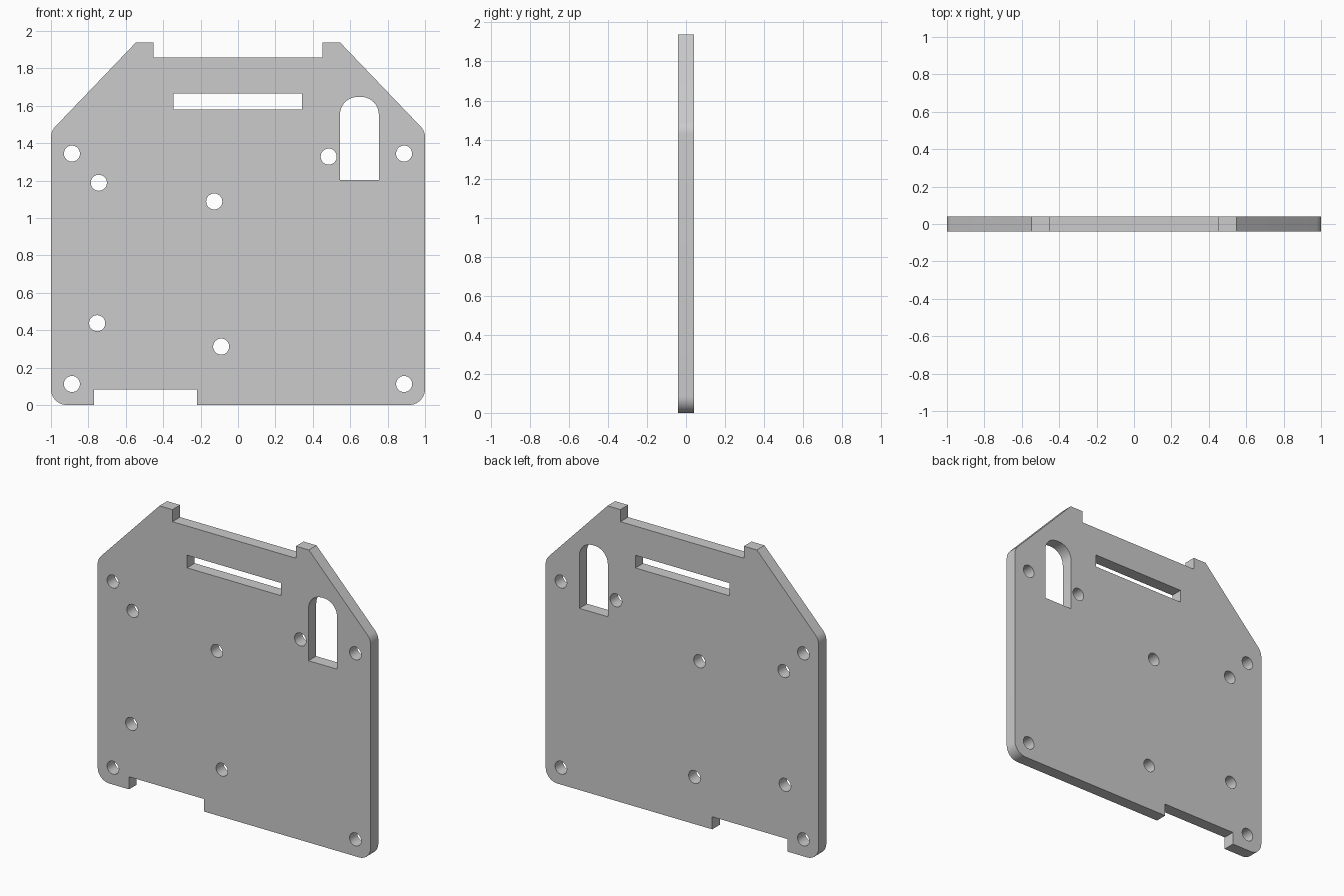
import bpy
import bmesh
from math import cos, sin, pi, radians

THICKNESS = 0.08
HOLE_R = 0.043
CORNER_R = 0.085

cube = bpy.data.objects.get("Cube")
if cube:
    bpy.data.objects.remove(cube, do_unlink=True)


def arc(cx, cz, r, start, end, steps=10):
    """Points on an arc, angles in degrees."""
    angles = [radians(start + (end - start) * i / steps) for i in range(steps + 1)]
    return [(cx + r * cos(a), cz + r * sin(a)) for a in angles]


def circle(cx, cz, r, sides=32):
    return arc(cx, cz, r, 0, 360, sides)[:-1]


def rect(x0, x1, z0, z1):
    return [(x0, z0), (x1, z0), (x1, z1), (x0, z1)]


def plate(name, loops, thickness):
    """Extrude closed loops into an upright plate; inner loops become openings."""
    curve = bpy.data.curves.new(name + "_profile", "CURVE")
    curve.dimensions = "2D"
    curve.fill_mode = "BOTH"
    curve.extrude = thickness / 2
    for loop in loops:
        spline = curve.splines.new("POLY")
        spline.points.add(len(loop) - 1)
        for point, (x, z) in zip(spline.points, loop):
            point.co = (x, z, 0, 1)
        spline.use_cyclic_u = True

    helper = bpy.data.objects.new(name + "_profile", curve)
    bpy.context.scene.collection.objects.link(helper)
    depsgraph = bpy.context.evaluated_depsgraph_get()
    mesh = bpy.data.meshes.new_from_object(helper.evaluated_get(depsgraph))
    bpy.data.objects.remove(helper, do_unlink=True)
    bpy.data.curves.remove(curve)

    # Weld caps to walls and stand the plate up
    bm = bmesh.new()
    bm.from_mesh(mesh)
    bmesh.ops.remove_doubles(bm, verts=bm.verts, dist=0.0001)
    for v in bm.verts:
        x, y, z = v.co
        v.co = (x, -z, y)
    bmesh.ops.recalc_face_normals(bm, faces=bm.faces)
    bm.to_mesh(mesh)
    bm.free()

    mesh.name = name
    obj = bpy.data.objects.new(name, mesh)
    bpy.context.scene.collection.objects.link(obj)
    return obj


# Outline: right half from bottom to top, mirrored, then the off-centre notch
right = arc(1 - CORNER_R, CORNER_R, CORNER_R, -90, 0)
right += arc(1 - CORNER_R, 1.43, CORNER_R, 0, 43, 6)
right += [(0.547, 1.937), (0.452, 1.937), (0.452, 1.857)]
left = [(-x, z) for x, z in reversed(right)]
bottom_notch = [(-0.77, 0), (-0.77, 0.083), (-0.22, 0.083), (-0.22, 0)]
outline = right + left + bottom_notch

# Strap slot and arched window
slot = rect(-0.345, 0.342, 1.58, 1.664)
ARCH_R = 0.095
window = [(0.545, 1.203), (0.753, 1.203)]
window += arc(0.753 - ARCH_R, 1.647 - ARCH_R, ARCH_R, 0, 90)
window += arc(0.545 + ARCH_R, 1.647 - ARCH_R, ARCH_R, 90, 180)

# Corner holes and inner mounting holes
holes = [(s * 0.888, z) for s in (-1, 1) for z in (0.112, 1.344)]
holes += [(-0.744, 1.188), (-0.127, 1.088), (0.485, 1.328),
          (-0.753, 0.437), (-0.09, 0.312)]

loops = [outline, slot, window] + [circle(x, z, HOLE_R) for x, z in holes]
panel = plate("mounting_plate", loops, THICKNESS)

# Smooth the rounded walls, keep the edges crisp
bpy.ops.object.select_all(action="DESELECT")
panel.select_set(True)
bpy.context.view_layer.objects.active = panel
bpy.ops.object.shade_smooth_by_angle(angle=radians(30))
